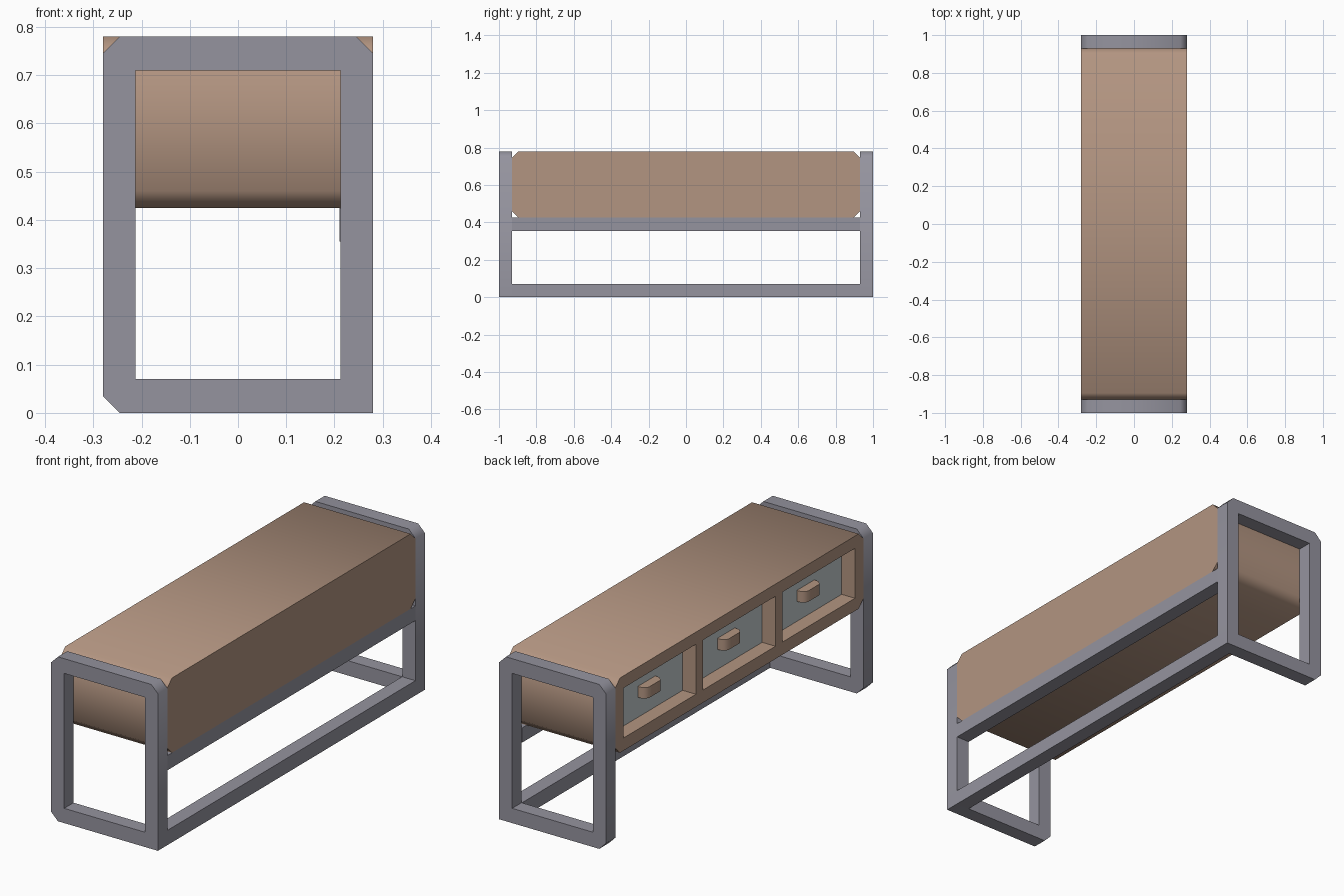
import bpy
import bmesh
import math
from mathutils import Vector

if "Cube" in bpy.data.objects:
    bpy.data.objects.remove(bpy.data.objects["Cube"], do_unlink=True)

HALF_W, HEIGHT, BAR, CUT = 0.28, 0.78, 0.07, 0.035
END = 1 - BAR               # inner face of the end frames
SHELF = 0.425               # underside of the cabinet
RECESS = -HALF_W + BAR      # back of the drawer recesses


def material(name, rgb):
    mat = bpy.data.materials.new(name)
    mat.use_nodes = True
    mat.diffuse_color = (*rgb, 1)
    mat.node_tree.nodes["Principled BSDF"].inputs["Base Color"].default_value = (*rgb, 1)
    return mat


wood = material("light wood", (0.45, 0.30, 0.22))
metal = material("grey metal", (0.30, 0.295, 0.345))
panel = material("pale drawer panel", (0.55, 0.60, 0.61))


def chamfered(a0, a1, b0, b1, cuts):
    """Rectangle outline with one chamfer size per corner, counter-clockwise."""
    corners = [Vector(c) for c in ((a0, b0), (a1, b0), (a1, b1), (a0, b1))]
    points = []
    for i, (corner, cut) in enumerate(zip(corners, cuts)):
        if cut:
            for other in (corners[i - 1], corners[(i + 1) % 4]):
                points.append(corner + (other - corner).normalized() * cut)
        else:
            points.append(corner)
    return points


def prism(name, outline, axis, start, end, mat):
    """Extrude a flat outline along the x, y or z axis."""
    def place(p):
        co = list(p)
        co.insert("xyz".index(axis), start)
        return co
    bm = bmesh.new()
    face = bm.faces.new([bm.verts.new(place(p)) for p in outline])
    out = bmesh.ops.extrude_face_region(bm, geom=[face])
    shift = Vector([end - start if a == axis else 0 for a in "xyz"])
    verts = [v for v in out["geom"] if isinstance(v, bmesh.types.BMVert)]
    bmesh.ops.translate(bm, verts=verts, vec=shift)
    bmesh.ops.recalc_face_normals(bm, faces=bm.faces)
    mesh = bpy.data.meshes.new(name)
    bm.to_mesh(mesh)
    bm.free()
    mesh.materials.append(mat)
    obj = bpy.data.objects.new(name, mesh)
    bpy.context.collection.objects.link(obj)
    return obj


def box(name, x, y, z, mat):
    return prism(name, chamfered(*y, *z, [0] * 4), "x", *x, mat)


def activate(obj):
    bpy.ops.object.select_all(action="DESELECT")
    obj.select_set(True)
    bpy.context.view_layer.objects.active = obj


def carve(obj, cutter):
    mod = obj.modifiers.new("carve", "BOOLEAN")
    mod.operation, mod.solver, mod.object = "DIFFERENCE", "EXACT", cutter
    activate(obj)
    bpy.ops.object.modifier_apply(modifier=mod.name)
    bpy.data.objects.remove(cutter, do_unlink=True)


def smooth(obj):
    activate(obj)
    bpy.ops.object.shade_smooth_by_angle(angle=math.radians(50))


# End frames: open rectangles, square only where the floor rail meets them
for name, y0, y1 in (("front_frame", -1, -END), ("back_frame", END, 1)):
    outline = chamfered(-HALF_W, HALF_W, 0, HEIGHT, (CUT, 0, CUT, CUT))
    frame = prism(name, outline, "y", y0, y1, metal)
    inner = HALF_W - BAR + 0.002
    carve(frame, box("opening", (-inner, inner), (y0 - 0.1, y1 + 0.1),
                     (BAR, HEIGHT - BAR), metal))
    smooth(frame)

# Long rails along the plain side
for name, z0 in (("floor_rail", 0), ("shelf_rail", SHELF - BAR)):
    box(name, (HALF_W - BAR, HALF_W), (-END, END), (z0, z0 + BAR), metal)

# Cabinet with chamfered ends and three drawer recesses
cabinet = prism("cabinet", chamfered(-END, END, SHELF, HEIGHT, [CUT] * 4),
                "x", -HALF_W, HALF_W, wood)
PITCH, OPENING = 0.596, 0.542
for i in (-1, 0, 1):
    mid = i * PITCH
    carve(cabinet, box("recess", (-0.4, RECESS), (mid - OPENING / 2, mid + OPENING / 2),
                       (SHELF + 0.06, HEIGHT - 0.058), wood))
smooth(cabinet)

# Drawer fronts are the back faces of the recesses
cabinet.data.materials.clear()
cabinet.data.materials.append(wood)
cabinet.data.materials.append(panel)
for face in cabinet.data.polygons:
    is_panel = abs(face.normal.x) > 0.9 and abs(face.center.x - RECESS) < 0.005
    face.material_index = int(is_panel)

# Drawer handles, chamfered at the outer corners
for i, name in enumerate(("front_handle", "middle_handle", "back_handle")):
    mid = (i - 1) * PITCH
    outline = chamfered(RECESS - 0.043, RECESS, mid - 0.065, mid + 0.065,
                        (0.02, 0, 0, 0.02))
    smooth(prism(name, outline, "z", 0.58, 0.632, wood))
